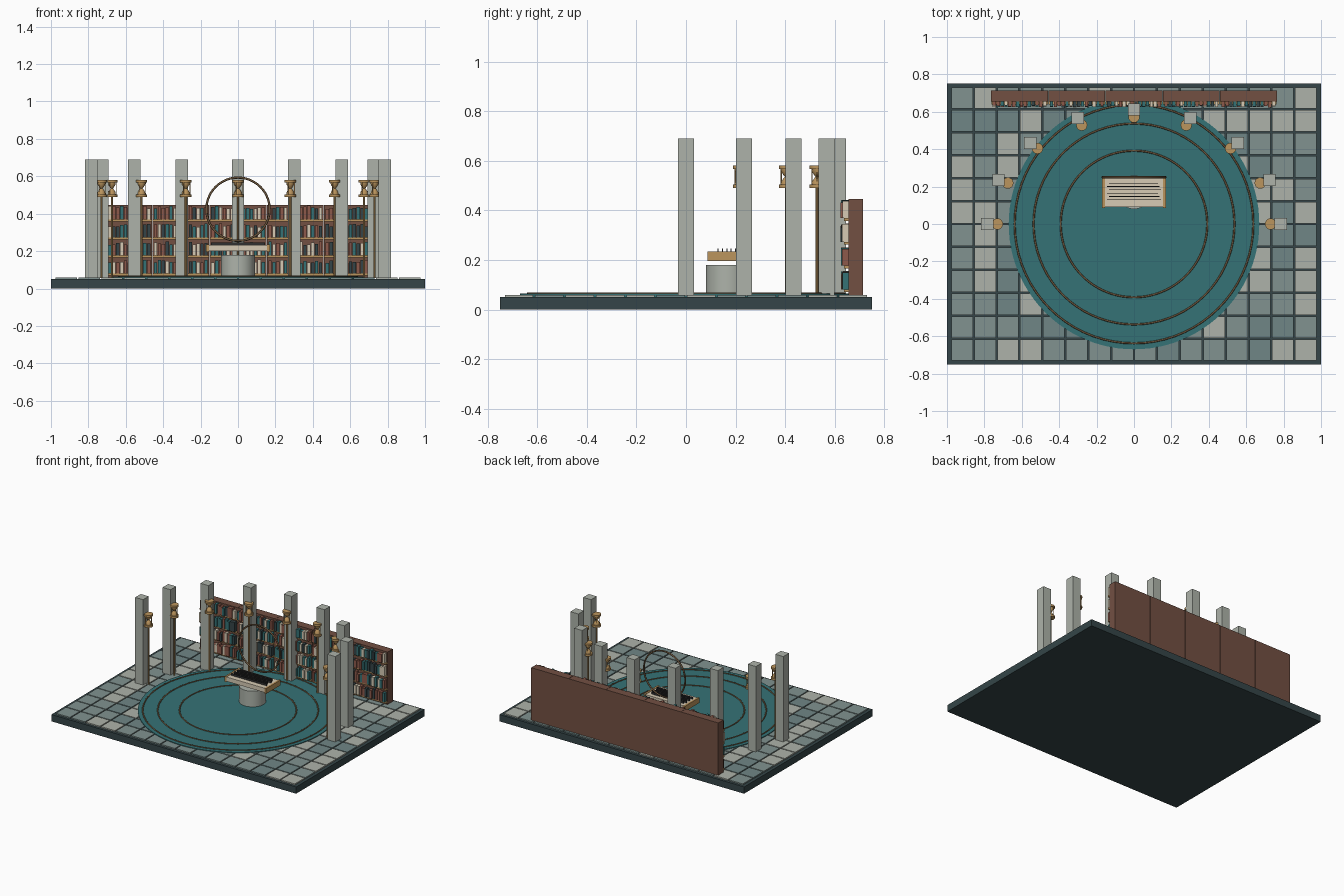
import bpy, bmesh, math, random
from mathutils import Matrix, Vector

if "Cube" in bpy.data.objects:
    bpy.data.objects.remove(bpy.data.objects["Cube"])

random.seed(4)

def mat(name, r, g, b):
    m = bpy.data.materials.new(name)
    m.diffuse_color = (r, g, b, 1)
    m.use_nodes = True
    m.node_tree.nodes["Principled BSDF"].inputs["Base Color"].default_value = m.diffuse_color
    return m

SLATE = mat("slate", .035, .06, .065)
TEAL = mat("teal", .036, .17, .18)
STONE = mat("stone", .42, .45, .40)
TILE_A = mat("tile_mid", .22, .29, .28)
TILE_B = mat("tile_dark", .16, .24, .24)
BROWN = mat("brown", .17, .08, .055)
RUST = mat("rust", .27, .10, .07)
GOLD = mat("gold", .50, .30, .11)
BRONZE = mat("bronze", .16, .10, .05)
CREAM = mat("cream", .68, .60, .46)
INK = mat("ink", .03, .03, .03)

def finish(bm, name, material, smooth=False):
    me = bpy.data.meshes.new(name)
    bm.normal_update()
    bm.to_mesh(me)
    bm.free()
    ob = bpy.data.objects.new(name, me)
    bpy.context.collection.objects.link(ob)
    me.materials.append(material)
    if smooth:
        bpy.ops.object.select_all(action='DESELECT')
        ob.select_set(True)
        bpy.context.view_layer.objects.active = ob
        bpy.ops.object.shade_smooth_by_angle(angle=math.radians(35))
    return ob

def add_box(bm, x0, x1, y0, y1, z0, z1):
    m = Matrix.Translation(((x0 + x1) / 2, (y0 + y1) / 2, (z0 + z1) / 2))
    bmesh.ops.create_cube(bm, size=1, matrix=m @ Matrix.Diagonal((x1 - x0, y1 - y0, z1 - z0, 1)))

def boxes(name, material, items):
    bm = bmesh.new()
    for b in items:
        add_box(bm, *b)
    return finish(bm, name, material)

def add_cyl(bm, x, y, z0, z1, r, n):
    bmesh.ops.create_cone(bm, cap_ends=True, segments=n, radius1=r, radius2=r, depth=z1 - z0,
                          matrix=Matrix.Translation((x, y, (z0 + z1) / 2)))

def cyls(name, material, items):
    bm = bmesh.new()
    for c in items:
        add_cyl(bm, *c)
    return finish(bm, name, material, True)

def add_lathe(bm, x, y, profile, n):
    rings = [[bm.verts.new((x + r * math.cos(2 * math.pi * i / n), y + r * math.sin(2 * math.pi * i / n), z))
              for i in range(n)] for r, z in profile]
    for a, b in zip(rings, rings[1:]):
        for i in range(n):
            j = (i + 1) % n
            bm.faces.new((a[i], a[j], b[j], b[i]))
    bm.faces.new(rings[0][::-1])
    bm.faces.new(rings[-1])

def torus(name, material, loc, R, r, upright=False):
    rot = (math.pi / 2, 0, 0) if upright else (0, 0, 0)
    bpy.ops.mesh.primitive_torus_add(location=loc, rotation=rot, major_radius=R, minor_radius=r,
                                     major_segments=72, minor_segments=8)
    ob = bpy.context.object
    ob.name = name
    ob.data.materials.append(material)
    bpy.ops.object.shade_smooth_by_angle(angle=math.radians(50))

# floor slab and paving tiles
boxes("floor_slab", SLATE, [(-1, 1, -.75, .75, 0, .05)])
tiles = {0: [], 1: [], 2: []}
P = .1225
for i in range(16):
    for j in range(12):
        x, y = -.98 + i * P, -.735 + j * P
        k = random.choices((0, 1, 2), (6, 3, 3))[0]
        tiles[k].append((x + .004, x + P - .004, y + .004, y + P - .004, .048, .059))
for k, m in enumerate((TILE_A, TILE_B, STONE)):
    boxes("floor_tiles_%d" % (k + 1), m, tiles[k])

# round dais with inlaid rings
cyls("round_floor", TEAL, [(0, 0, .05, .064, .67, 96)])
for R in (.392, .537, .638):
    torus("floor_ring", BRONZE, (0, 0, .064), R, .005)

# pillars on a half ellipse, each with an hourglass lamp on a pole
angles = [math.radians(22.5 * i) for i in range(9)]
pillars = [(.785 * math.cos(a), .613 * math.sin(a)) for a in angles]
lamps = [(.73 * math.cos(a), .572 * math.sin(a)) for a in angles]
h = .0325
boxes("pillars", STONE, [(x - h, x + h, y - h, y + h, .055, .69) for x, y in pillars])
cyls("lamp_poles", GOLD, [(x, y, .055, .495, .006, 10) for x, y in lamps])
cyls("lamp_caps", GOLD, [(x, y, z, z + .014, .03, 16) for x, y in lamps for z in (.49, .567)])
cyls("lamp_rods", GOLD, [(x + .023 * math.cos(t), y + .023 * math.sin(t), .5, .57, .0025, 6)
                         for x, y in lamps for t in (0, 2.094, 4.189)])
bm = bmesh.new()
for x, y in lamps:
    add_lathe(bm, x, y, [(.021, .503), (.02, .515), (.012, .528), (.006, .5355),
                         (.012, .543), (.02, .556), (.021, .568)], 16)
finish(bm, "lamp_hourglasses", GOLD, True)

# bookcases: five brown cases with shelves and projecting books
W = .306
boxes("bookcases", BROWN, [(-.765 + i * W + .001, -.765 + (i + 1) * W - .001, .655, .715, .055, .446)
                           for i in range(5)])
levels = (.07, .166, .262, .358)
shelves, books = [], [[], [], [], []]
for i in range(5):
    x0 = -.765 + i * W
    for z in levels:
        shelves.append((x0 + .002, x0 + W - .002, .638, .656, z, z + .011))
        n = 14
        w = (W - .016) / n
        for b in range(n):
            bx = x0 + .008 + b * w
            books[random.choice((0, 0, 1, 1, 2, 3))].append(
                (bx + .0015, bx + w - .0015, random.uniform(.624, .634), .656,
                 z + .011, z + .011 + random.uniform(.056, .074)))
boxes("shelves", GOLD, shelves)
for k, m in enumerate((TEAL, RUST, CREAM, SLATE)):
    boxes("books_%d" % (k + 1), m, books[k])

# central pedestal with a floating tablet, its line strips and end rails
cyls("pedestal", STONE, [(0, .17, .055, .18, .09, 40)])
boxes("tablet", CREAM, [(-.158, .158, .09, .25, .2, .232)])
boxes("tablet_rails", GOLD, [(s * .163 - .007, s * .163 + .007, .086, .255, .196, .235) for s in (-1, 1)])
boxes("tablet_lines", INK, [(-.145 + .012 * (i % 2), .145 - .008 * (i % 3), y - .002, y + .002, .23, .247)
                            for i, y in enumerate([.13 + .0175 * k for k in range(6)])])

# upright ring behind the tablet
torus("upright_ring", BRONZE, (0, .25, .424), .169, .006, True)
